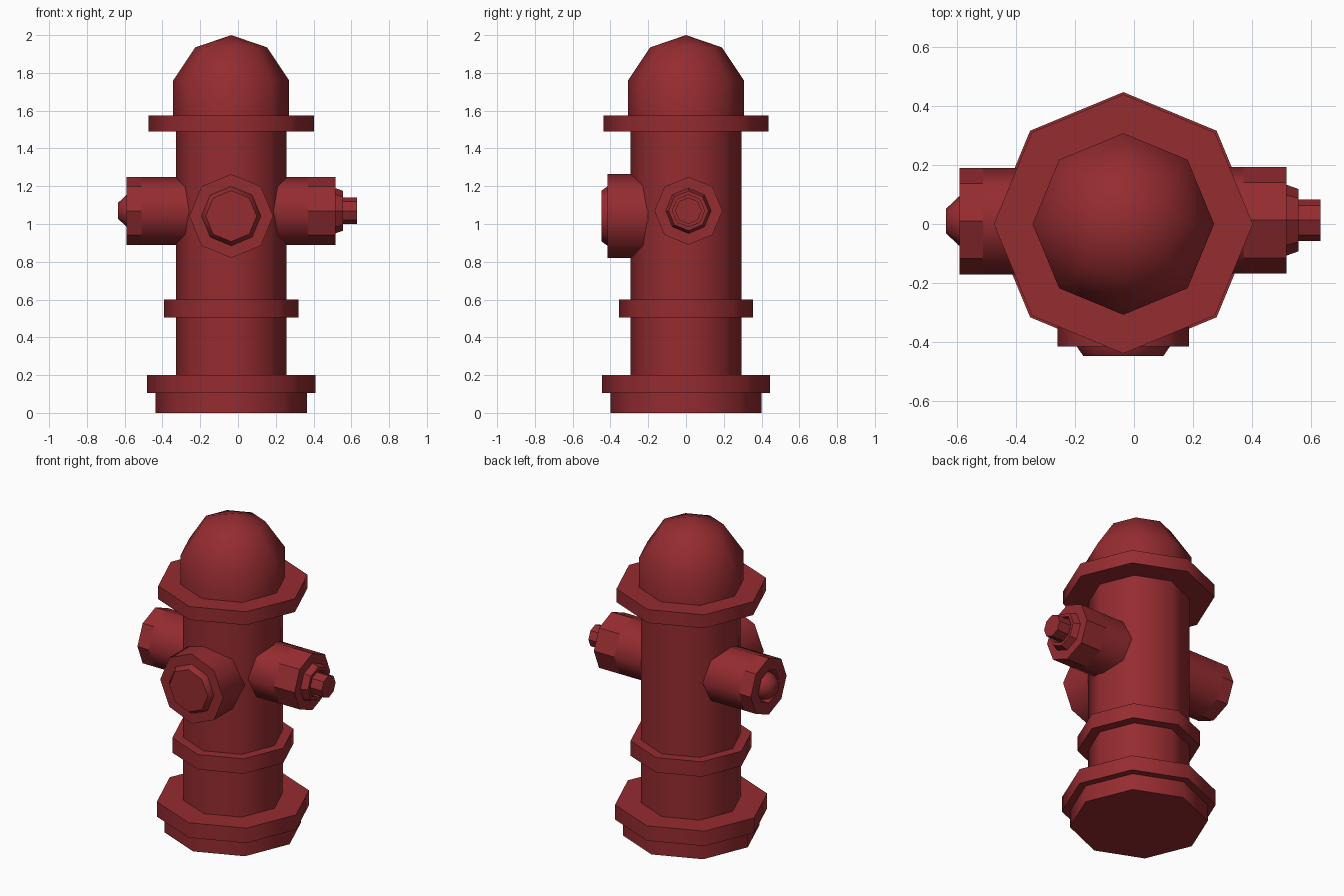
import bpy, bmesh, math
from mathutils import Matrix, Vector

if "Cube" in bpy.data.objects:
    bpy.data.objects.remove(bpy.data.objects["Cube"])

SIDES = 8
CX = -0.036  # body axis sits slightly left of centre

red = bpy.data.materials.new("red_paint")
red.diffuse_color = (0.30, 0.025, 0.03, 1)
red.use_nodes = True
red.node_tree.nodes["Principled BSDF"].inputs["Base Color"].default_value = red.diffuse_color


def lathe(name, profile, centre=(CX, 0, 0), axis=(0, 0, 1), smooth=True):
    """Eight-sided solid turned from (radius, distance along axis) points."""
    bm = bmesh.new()
    rings = []
    for r, h in profile:
        if r == 0:
            rings.append([bm.verts.new((0, 0, h))] * SIDES)
        else:
            rings.append([bm.verts.new((r * math.cos(a), r * math.sin(a), h))
                          for a in (2 * math.pi * i / SIDES for i in range(SIDES))])
    for a, b in zip(rings, rings[1:]):
        for i in range(SIDES):
            j = (i + 1) % SIDES
            bm.faces.new(list(dict.fromkeys((a[i], a[j], b[j], b[i]))))
    for ring in (rings[0], rings[-1]):
        if ring[0] is not ring[1]:
            bm.faces.new(ring)
    bmesh.ops.recalc_face_normals(bm, faces=bm.faces)
    turn = Vector((0, 0, 1)).rotation_difference(Vector(axis)).to_matrix().to_4x4()
    bm.transform(Matrix.Translation(centre) @ turn)
    mesh = bpy.data.meshes.new(name)
    bm.to_mesh(mesh)
    bm.free()
    mesh.materials.append(red)
    obj = bpy.data.objects.new(name, mesh)
    bpy.context.collection.objects.link(obj)
    if smooth:
        bpy.ops.object.select_all(action='DESELECT')
        obj.select_set(True)
        bpy.context.view_layer.objects.active = obj
        bpy.ops.object.shade_smooth_by_angle(angle=math.radians(50))
    return obj


# Barrel and its stacked flanges
for name, r, z0, z1 in (("foot", 0.40, 0, 0.105),
                        ("base_flange", 0.446, 0.105, 0.20),
                        ("barrel", 0.293, 0.15, 1.53),
                        ("middle_ring", 0.355, 0.505, 0.60),
                        ("top_flange", 0.438, 1.49, 1.575)):
    lathe(name, [(r, z0), (r, z1)])

# Domed bonnet
lathe("bonnet", [(0.307, 1.54), (0.307, 1.76), (0.19, 1.935), (0, 2.0)])

# Front outlet with its shallow cap
FRONT = dict(centre=(CX, 0, 1.042), axis=(0, -1, 0))
lathe("front_outlet", [(0.222, 0.2), (0.222, 0.415)], **FRONT)
lathe("front_cap", [(0.157, 0.40), (0.157, 0.415), (0.135, 0.447)], **FRONT)

# Right outlet: pipe, faceted rim, hollow collar and spindle
RIGHT = dict(centre=(0, 0.013, 1.07), axis=(1, 0, 0))
lathe("right_outlet", [(0.18, 0.15), (0.18, 0.37)], **RIGHT)
lathe("right_rim", [(0.18, 0.37), (0.18, 0.515)], smooth=False, **RIGHT)
lathe("right_collar", [(0.12, 0.50), (0.12, 0.515), (0.105, 0.557), (0.085, 0.557),
                       (0.085, 0.525), (0.07, 0.525), (0.07, 0.63)], smooth=False, **RIGHT)

# Left outlet: pipe, faceted rim with a groove, and a rounded plug
LEFT = dict(centre=(0, 0.01, 1.07), axis=(-1, 0, 0))
lathe("left_outlet", [(0.18, 0.15), (0.18, 0.51)], **LEFT)
lathe("left_rim", [(0.18, 0.51), (0.18, 0.59), (0.105, 0.59), (0.105, 0.55)],
      smooth=False, **LEFT)
lathe("left_plug", [(0.088, 0.54), (0.083, 0.592), (0.042, 0.635)], **LEFT)
